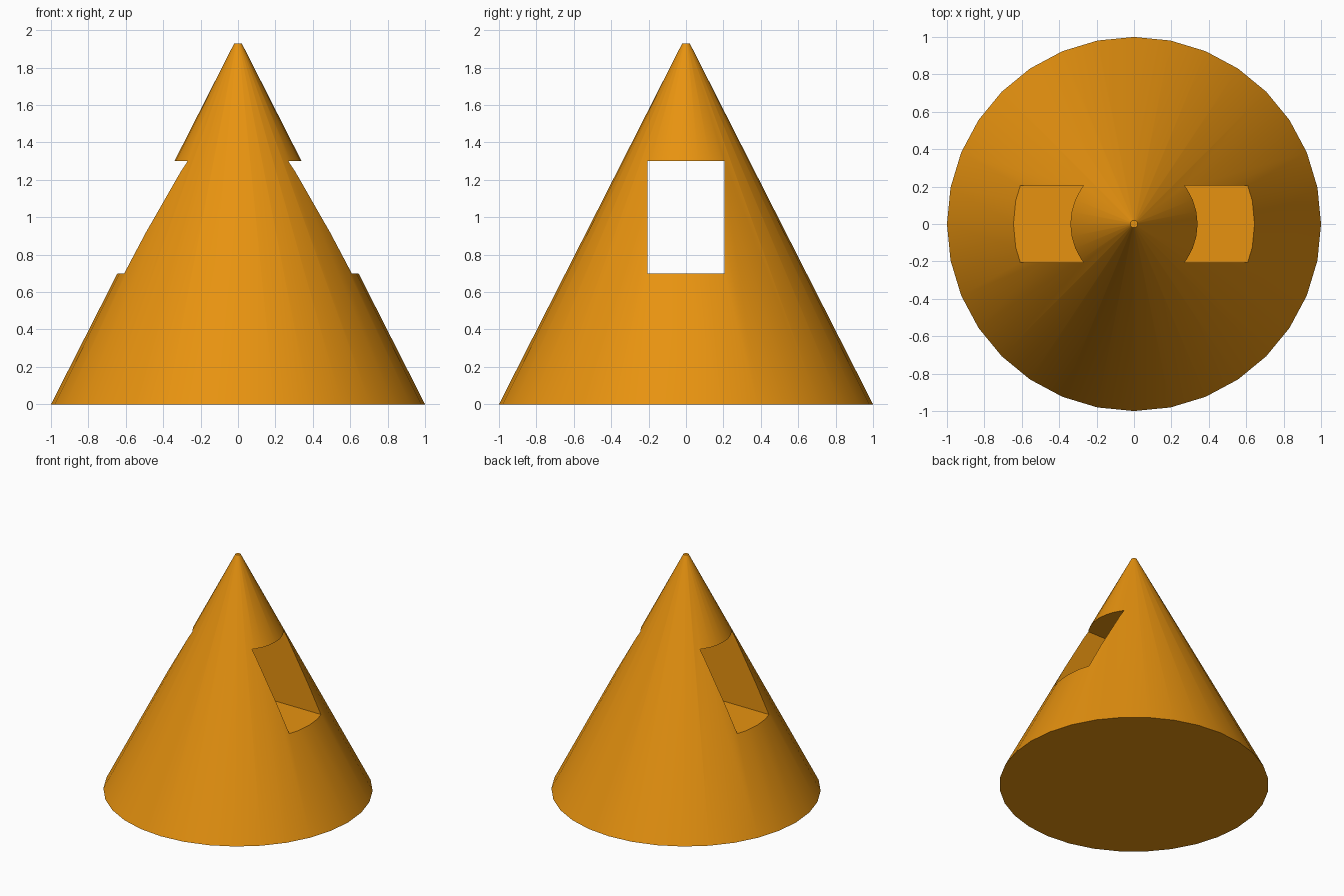
import bpy, math

if "Cube" in bpy.data.objects:
    bpy.data.objects.remove(bpy.data.objects["Cube"])

HEIGHT = 1.93

# Solid tapered cone with a tiny flat tip
bpy.ops.mesh.primitive_cone_add(vertices=32, radius1=1.0, radius2=0.02,
                                depth=HEIGHT, location=(0, 0, HEIGHT / 2))
cone = bpy.context.object
cone.name = "cone_body"

# Rectangular tunnel running left to right
bpy.ops.mesh.primitive_cube_add(size=1, location=(0, 0, 1.0))
cutter = bpy.context.object
cutter.name = "tunnel_cutter"
cutter.scale = (3, 0.41, 0.6)
cutter.hide_render = True
bpy.context.view_layer.update()

cut = cone.modifiers.new("tunnel", 'BOOLEAN')
cut.operation = 'DIFFERENCE'
cut.solver = 'EXACT'
cut.object = cutter

bpy.ops.object.select_all(action='DESELECT')
cone.select_set(True)
bpy.context.view_layer.objects.active = cone
bpy.ops.object.modifier_apply(modifier=cut.name)
bpy.data.objects.remove(cutter, do_unlink=True)

# Smooth sides, sharp rims and tunnel edges
bpy.ops.object.shade_smooth_by_angle(angle=math.radians(30))

# Orange finish
orange = bpy.data.materials.new("orange")
orange.diffuse_color = (0.8, 0.29, 0.005, 1)
orange.use_nodes = True
orange.node_tree.nodes["Principled BSDF"].inputs["Base Color"].default_value = orange.diffuse_color
cone.data.materials.clear()
cone.data.materials.append(orange)
